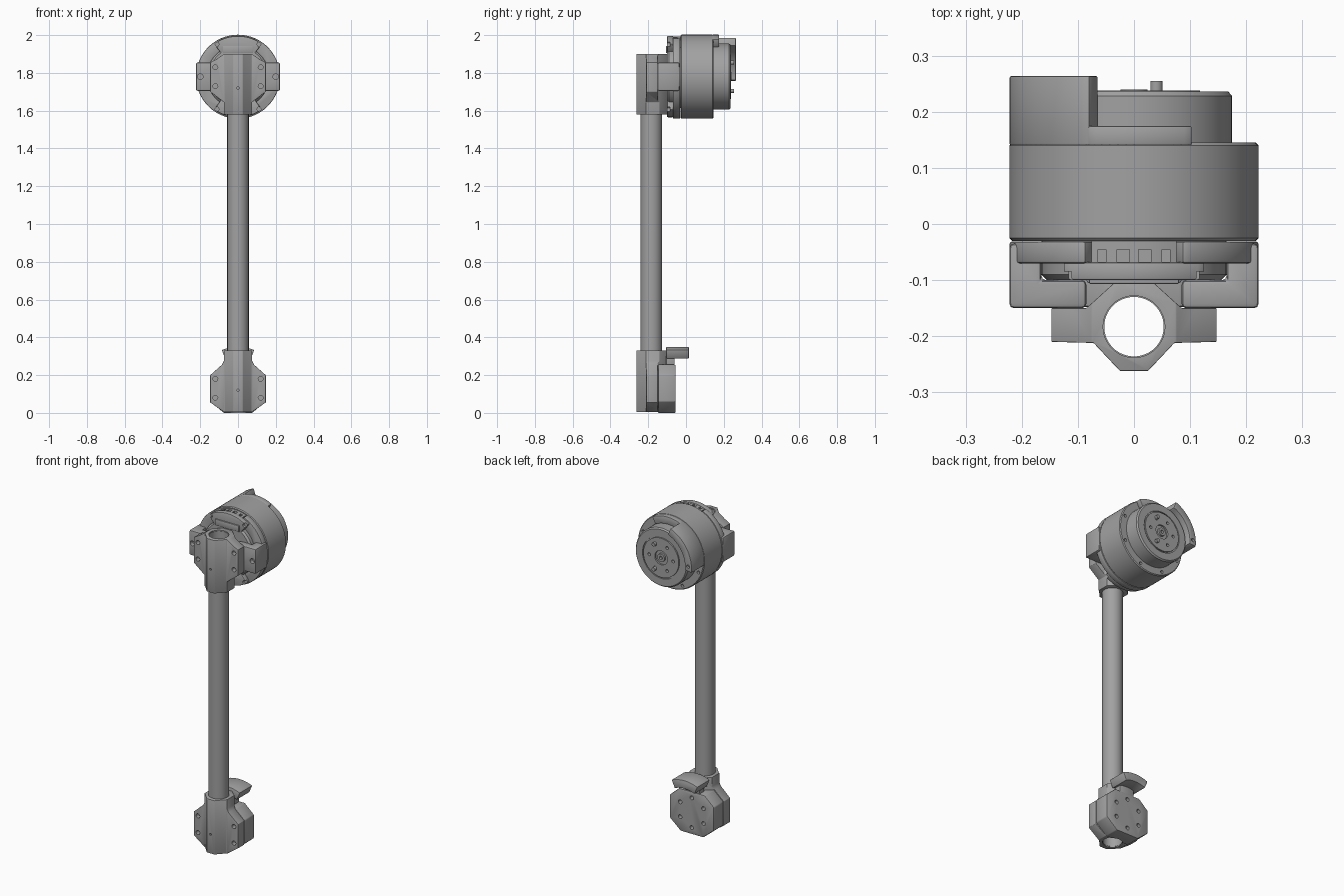
import bpy, bmesh, math
from mathutils import Vector

if "Cube" in bpy.data.objects:
    bpy.data.objects.remove(bpy.data.objects["Cube"], do_unlink=True)

grey = bpy.data.materials.new("plain_grey")
grey.use_nodes = True
COLOUR = (0.36, 0.36, 0.36, 1)
grey.diffuse_color = COLOUR
grey.node_tree.nodes["Principled BSDF"].inputs["Base Color"].default_value = COLOUR

MOTOR_Z = 1.78    # height of the motor axis
STOP_Z = 0.13     # height of the lower pivot axis
TUBE_Y = -0.183   # tube axis


def finish(name, bm):
    bmesh.ops.recalc_face_normals(bm, faces=bm.faces)
    mesh = bpy.data.meshes.new(name)
    bm.to_mesh(mesh)
    bm.free()
    mesh.materials.append(grey)
    ob = bpy.data.objects.new(name, mesh)
    bpy.context.collection.objects.link(ob)
    return ob


def prisms(name, outlines, axis, lo, hi):
    """Extrude closed outlines along y (points are x, z) or along z (points are x, y)."""
    bm = bmesh.new()
    for pts in outlines:
        at = (lambda p, d: (p[0], d, p[1])) if axis == "y" else (lambda p, d: (p[0], p[1], d))
        a = [bm.verts.new(at(p, lo)) for p in pts]
        b = [bm.verts.new(at(p, hi)) for p in pts]
        bm.faces.new(a)
        bm.faces.new(b[::-1])
        for i in range(len(pts)):
            j = (i + 1) % len(pts)
            bm.faces.new((a[i], a[j], b[j], b[i]))
    return finish(name, bm)


def circle(cx, cy, r, n=24):
    return [(cx + r * math.cos(2 * math.pi * i / n), cy + r * math.sin(2 * math.pi * i / n))
            for i in range(n)]


def ring_of_circles(cz, radius, r, count, start=0):
    return [circle(radius * math.cos(a), cz + radius * math.sin(a), r, 16)
            for a in (math.radians(start + 360 * i / count) for i in range(count))]


def rect(x0, x1, y0, y1):
    return [(x0, y0), (x1, y0), (x1, y1), (x0, y1)]


def arc(cz, r_in, r_out, a0, a1):
    n = max(4, int((a1 - a0) / 4))
    angles = [math.radians(a0 + (a1 - a0) * i / n) for i in range(n + 1)]
    outer = [(r_out * math.cos(a), cz + r_out * math.sin(a)) for a in angles]
    inner = [(r_in * math.cos(a), cz + r_in * math.sin(a)) for a in reversed(angles)]
    return outer + inner


def mirrored(half):
    return half + [(-x, y) for x, y in reversed(half)]


def apply(ob, mod):
    deps = bpy.context.evaluated_depsgraph_get()
    mesh = bpy.data.meshes.new_from_object(ob.evaluated_get(deps))
    ob.modifiers.remove(mod)
    ob.data = mesh


def boolean(ob, tool, operation):
    mod = ob.modifiers.new("cut", "BOOLEAN")
    mod.operation = operation
    mod.solver = "EXACT"
    mod.object = tool
    apply(ob, mod)
    bpy.data.objects.remove(tool, do_unlink=True)
    return ob


def bevel(ob, width=0.005, segments=2):
    mod = ob.modifiers.new("round", "BEVEL")
    mod.width = width
    mod.segments = segments
    mod.limit_method = "ANGLE"
    apply(ob, mod)
    return ob


def cut(ob, outlines, axis, lo, hi):
    return boolean(ob, prisms("cutter", outlines, axis, lo, hi), "DIFFERENCE")


def lathe(name, profile, n=96):
    """Turn a profile of (radius, y) around the motor axis."""
    bm = bmesh.new()
    verts = [bm.verts.new((r, y, MOTOR_Z)) for r, y in profile]
    edges = [bm.edges.new(pair) for pair in zip(verts, verts[1:])]
    bmesh.ops.spin(bm, geom=verts + edges, cent=(0, 0, MOTOR_Z), axis=(0, 1, 0),
                   angle=2 * math.pi, steps=n)
    bmesh.ops.remove_doubles(bm, verts=bm.verts, dist=1e-5)
    return finish(name, bm)


# Tube
tube = prisms("arm_tube", [circle(0, TUBE_Y, 0.057, 64)], "z", 0.01, 1.895)
cut(tube, [circle(0, TUBE_Y, 0.053, 64)], "z", -0.1, 2.1)

# Clamps at both ends: plan section crossed with a front outline
section = mirrored([(0.025, -0.262), (0.072, -0.212), (0.147, -0.21),
                    (0.147, -0.15), (0.085, -0.15), (0.03, -0.1)])


def clamp(name, half, screw_heights, pin_z):
    ob = prisms(name, [section], "z", -0.1, 2.1)
    boolean(ob, prisms("outline", [mirrored(half)], "y", -0.4, 0.1), "INTERSECT")
    bevel(ob)
    cut(ob, [circle(0, TUBE_Y, 0.055, 64)], "z", -0.2, 2.2)
    screws = [circle(s * 0.12, z, 0.013, 16) for s in (-1, 1) for z in screw_heights]
    cut(ob, screws, "y", -0.3, -0.185)
    return cut(ob, [circle(0, pin_z, 0.006, 12)], "y", -0.3, -0.235)


clamp("upper_clamp", [(0.075, 1.58), (0.075, 1.645), (0.147, 1.70), (0.147, 1.855),
                      (0.11, 1.875), (0.075, 1.90)], (1.73, 1.83), 1.72)
clamp("lower_clamp", [(0.075, 0.005), (0.147, 0.055), (0.147, 0.2), (0.085, 0.255),
                      (0.075, 0.275), (0.075, 0.33)], (0.08, 0.18), 0.12)

# Lower pivot block with its ring of screw holes
block = prisms("pivot_block", [mirrored([(0.075, 0.0), (0.147, 0.06), (0.147, 0.2),
                                         (0.085, 0.255)])], "y", -0.148, -0.055)
bevel(block)
cut(block, [circle(0, TUBE_Y, 0.055, 64)], "z", -0.2, 0.5)
cut(block, ring_of_circles(STOP_Z, 0.09, 0.012, 6, 30), "y", -0.085, 0)

# End stop that hooks over the pivot block
bevel(prisms("stop_hook", [arc(STOP_Z, 0.17, 0.22, 67, 113)], "y", -0.105, 0.015), 0.004)
bevel(prisms("stop_neck", [rect(-0.05, 0.05, 0.24, 0.335)], "y", -0.105, -0.06), 0.004)

# Motor drum with stepped output disc
drum = lathe("motor_drum", [
    (0, -0.03), (0.217, -0.03), (0.222, -0.025), (0.222, 0.14), (0.217, 0.145),
    (0.175, 0.145), (0.175, 0.228), (0.168, 0.236), (0.125, 0.236), (0.125, 0.23),
    (0.118, 0.23), (0.118, 0.238), (0.042, 0.238), (0.042, 0.228), (0.024, 0.228),
    (0.024, 0.24), (0.01, 0.24), (0.01, 0.225), (0, 0.225)])
cut(drum, ring_of_circles(MOTOR_Z, 0.08, 0.009, 6, 0), "y", 0.22, 0.3)
cut(drum, ring_of_circles(MOTOR_Z, 0.199, 0.009, 8, 22), "y", 0.13, 0.16)
prisms("output_pins", [circle(0.04, MOTOR_Z + 0.075, 0.011),
                       circle(0.04, MOTOR_Z - 0.075, 0.011)], "y", 0.23, 0.255)

# Rear cover: tall guard on one side, low lip over the top
guard = bevel(prisms("rear_guard", [arc(MOTOR_Z, 0.177, 0.222, 111, 186)], "y", 0.14, 0.264), 0.004)
cut(guard, [circle(-0.199, MOTOR_Z + 0.01, 0.01)], "y", 0.25, 0.3)
bevel(prisms("rear_lip", [arc(MOTOR_Z, 0.177, 0.222, 62, 112)], "y", 0.14, 0.175), 0.004)

# Front hub and outer ring, open at the top for the connector
lathe("front_hub", [(0, -0.1), (0.155, -0.1), (0.165, -0.09), (0.165, -0.025), (0, -0.025)])
bevel(prisms("front_ring", [arc(MOTOR_Z, 0.16, 0.222, 113, 427)], "y", -0.07, -0.031))

# Connector housing with four sockets
housing = prisms("connector_housing", [arc(MOTOR_Z, 0.15, 0.212, 69, 111)], "y", -0.098, -0.028)
cut(housing, [rect(x - w, x + w, -0.09, -0.045) for x, w in
              ((-0.057, 0.007), (-0.019, 0.011), (0.019, 0.011), (0.057, 0.007))],
    "z", MOTOR_Z + 0.18, 2.1)
bevel(prisms("connector_cover", [rect(-0.08, 0.08, 1.905, 1.943)], "y", -0.107, -0.095), 0.003)

# Screw plates at the top and bottom of the hub
for name, start in (("top_plate", 54), ("bottom_plate", 234)):
    plate = bevel(prisms(name, [arc(MOTOR_Z, 0.15, 0.215, start, start + 72)],
                         "y", -0.1, -0.068), 0.004)
    holes = [circle(s * 0.113, MOTOR_Z + (0.172 if start < 180 else -0.172), 0.012, 16)
             for s in (-1, 1)]
    cut(plate, holes, "y", -0.2, -0.085)

# Side ears that tie the clamp to the motor
for side, s in (("left", 1), ("right", -1)):
    ear = prisms(side + "_ear", [[(s * x, y) for x, y in (
        (0.085, -0.15), (0.222, -0.15), (0.222, -0.035), (0.165, -0.035),
        (0.165, -0.1), (0.085, -0.1))]], "z", 1.705, 1.855)
    bevel(ear, 0.008)
    cut(ear, [circle(s * 0.2, MOTOR_Z, 0.015)], "y", -0.2, -0.125)

# Smooth the round surfaces and keep the edges sharp
bpy.ops.object.select_all(action="DESELECT")
for ob in bpy.context.collection.objects:
    if ob.type == "MESH" and ob.data.materials and ob.data.materials[0] == grey:
        ob.select_set(True)
        bpy.context.view_layer.objects.active = ob
bpy.ops.object.shade_smooth_by_angle(angle=math.radians(30))
